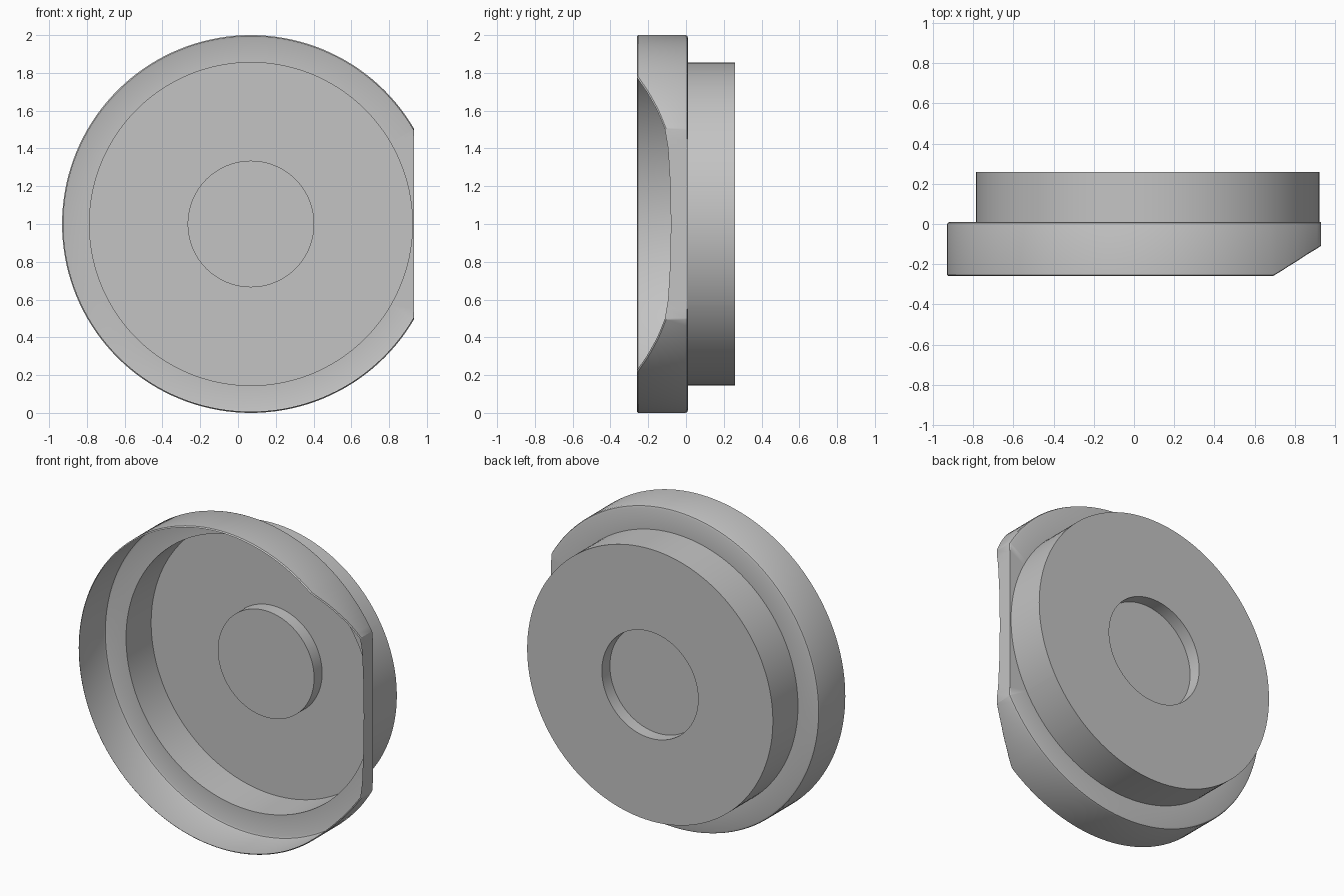
import bpy, bmesh, math

cube = bpy.data.objects.get("Cube")
if cube:
    bpy.data.objects.remove(cube, do_unlink=True)

grey = bpy.data.materials.new("plain_grey")
grey.use_nodes = True
colour = (0.55, 0.55, 0.55, 1)
grey.diffuse_color = colour
grey.node_tree.nodes["Principled BSDF"].inputs["Base Color"].default_value = colour

FLAT = 0.863                  # distance from the axis to the trimmed side
CENTRE_X = (1 - FLAT) / 2
FRONT = -0.26
CORNER = math.acos(FLAT)      # where the flat side meets the round rim
NOTCH = math.asin(0.78)       # where the rim starts to be cut away

# Height from the axis against depth of the scooped rim edge
SCOOP = [(0, -0.08), (0.2, -0.083), (0.4, -0.095), (0.505, -0.112),
         (0.6, -0.15), (0.7, -0.205), (0.78, FRONT)]


def rim_edge(angle):
    """Depth of the front edge of the rim at an angle."""
    if abs(angle) >= NOTCH:
        return FRONT
    z = abs(math.sin(angle)) * min(1, FLAT / math.cos(angle))
    for (z0, y0), (z1, y1) in zip(SCOOP, SCOOP[1:]):
        if z <= z1:
            return y0 + (y1 - y0) * (z - z0) / (z1 - z0)
    return FRONT


def ring_point(radius, y, angle):
    """Point on a ring, pulled in to the flat side where it overshoots."""
    c, s = math.cos(angle), math.sin(angle)
    if radius * c > FLAT:
        radius = FLAT / c
    return (CENTRE_X + radius * c, y, 1 + radius * s)


segments = 144
angles = [-math.pi + 2 * math.pi * i / segments for i in range(segments)]
angles = sorted(angles + [-CORNER, CORNER, -NOTCH, NOTCH])

# Pressed sheet profile from the raised centre out to the rim
PROFILE = [(0.335, 0.18), (0.335, 0.26), (0.855, 0.26), (0.855, 0.01),
           (0.985, 0.01), (0.996, 0.006), (1.0, -0.005)]

bm = bmesh.new()
rings = [[bm.verts.new(ring_point(r, y, a)) for a in angles] for r, y in PROFILE]
for radius, lift in ((1.0, 0.007), (0.993, 0)):
    rings.append([bm.verts.new(ring_point(radius, rim_edge(a) + lift, a)) for a in angles])

bm.faces.new(rings[0])
n = len(angles)
for inner, outer in zip(rings, rings[1:]):
    for i in range(n):
        j = (i + 1) % n
        bm.faces.new((inner[i], inner[j], outer[j], outer[i]))
bmesh.ops.recalc_face_normals(bm, faces=bm.faces)

mesh = bpy.data.meshes.new("stepped_cap")
bm.to_mesh(mesh)
bm.free()
mesh.materials.append(grey)
cap = bpy.data.objects.new("stepped_cap", mesh)
bpy.context.collection.objects.link(cap)

bpy.ops.object.select_all(action="DESELECT")
cap.select_set(True)
bpy.context.view_layer.objects.active = cap
bpy.ops.object.shade_smooth_by_angle(angle=math.radians(25))
